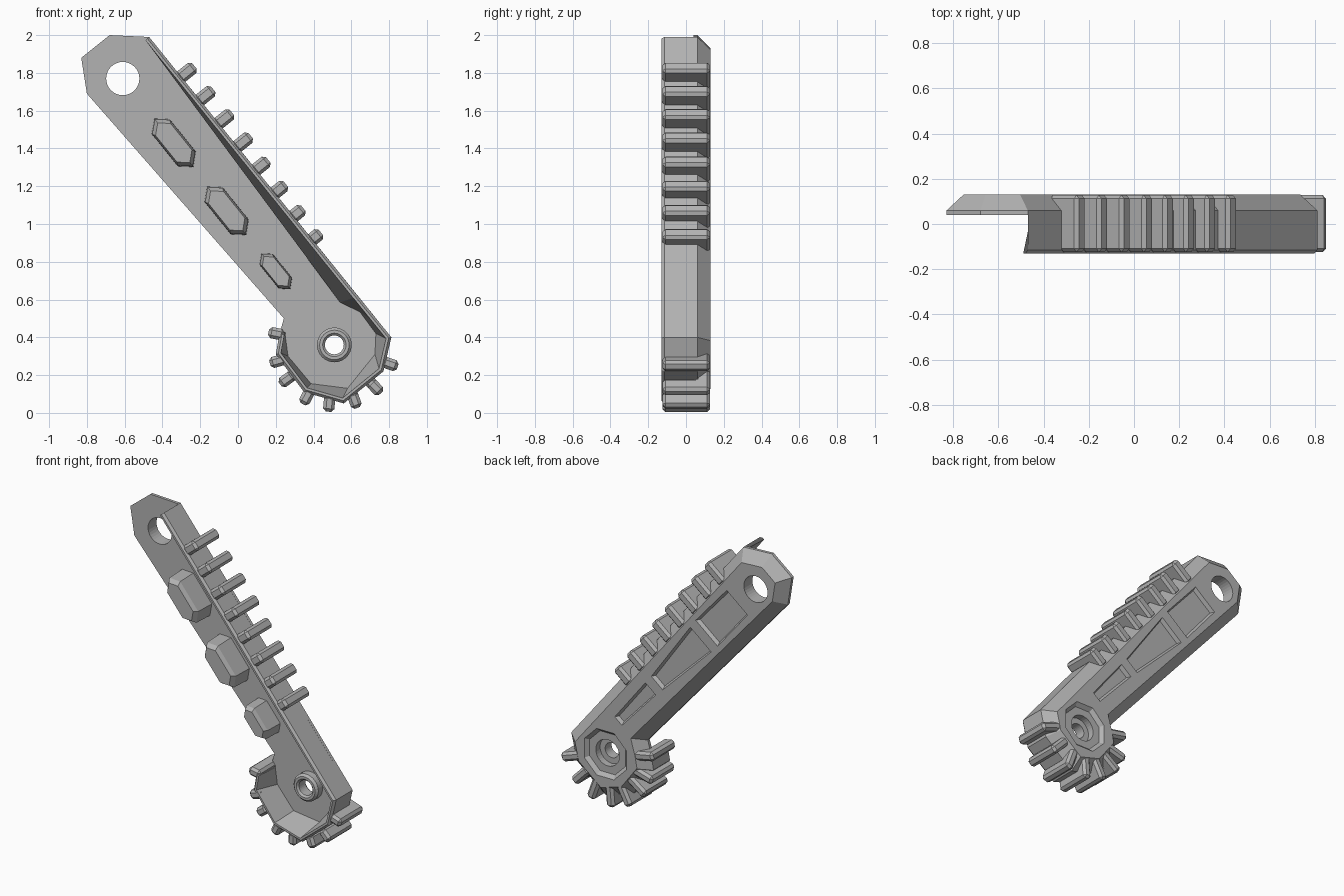
import bpy, bmesh, math
from mathutils import Vector

cube = bpy.data.objects.get("Cube")
if cube:
    bpy.data.objects.remove(cube)

grey = bpy.data.materials.new("plain grey")
grey.use_nodes = True
grey.diffuse_color = (0.45, 0.45, 0.45, 1)
grey.node_tree.nodes["Principled BSDF"].inputs["Base Color"].default_value = grey.diffuse_color


def loft(name, rings, closed=True):
    """Bridge rings of equal length; a closed loft gets end caps, a ring list that wraps does not."""
    bm = bmesh.new()
    rows = [[bm.verts.new(p) for p in ring] for ring in rings]
    n = len(rows[0])
    pairs = list(zip(rows, rows[1:]))
    if not closed:
        pairs.append((rows[-1], rows[0]))
    for a, b in pairs:
        for i in range(n):
            j = (i + 1) % n
            bm.faces.new((a[i], a[j], b[j], b[i]))
    if closed:
        bm.faces.new(rows[0])
        bm.faces.new(rows[-1])
    bmesh.ops.recalc_face_normals(bm, faces=bm.faces)
    mesh = bpy.data.meshes.new(name)
    bm.to_mesh(mesh)
    bm.free()
    mesh.materials.append(grey)
    ob = bpy.data.objects.new(name, mesh)
    bpy.context.collection.objects.link(ob)
    return ob


def at(points, y):
    return [(p[0], y, p[1]) for p in points]


def offset(path, d, closed):
    """Shift a clockwise path inwards by d with mitred corners."""
    pts = [Vector(p) for p in path]
    out = []
    for i, p in enumerate(pts):
        normals = []
        for a, b in ((i - 1, i), (i, i + 1)):
            if closed or (a >= 0 and b < len(pts)):
                e = (pts[b % len(pts)] - pts[a]).normalized()
                normals.append(Vector((e.y, -e.x)))
        m = sum(normals, Vector((0, 0))).normalized()
        out.append(p + m * d / m.dot(normals[0]))
    return out


def circle(c, r, n=32, turn=0.0):
    return [(c[0] + r * math.cos(turn + 2 * math.pi * i / n),
             c[1] + r * math.sin(turn + 2 * math.pi * i / n)) for i in range(n)]


def cut(target, cutter):
    cutter.hide_render = True
    mod = target.modifiers.new("cut", 'BOOLEAN')
    mod.operation, mod.solver, mod.object = 'DIFFERENCE', 'EXACT', cutter
    bpy.context.view_layer.objects.active = target
    bpy.ops.object.modifier_apply(modifier=mod.name)
    bpy.data.objects.remove(cutter)


# Arm frame: s runs down the upper edge, n points out of it
TOP = Vector((-0.47, 1.99))
DOWN = Vector((1.282, -1.59)).normalized()
OUT = Vector((-DOWN.y, DOWN.x))
PIVOT, HUB = (-0.61, 1.77), (0.51, 0.36)


def arm(s, n):
    return TOP + DOWN * s + OUT * n


# Back plate with sloped back edge
outline = [(-0.83, 1.88), (-0.68, 2.0), (-0.47, 1.99), (0.812, 0.40), (0.77, 0.22),
           (0.56, 0.05), (0.35, 0.11), (0.20, 0.31), (0.22, 0.42), (0.243, 0.50), (-0.80, 1.69)]
plate = loft("back_plate", [at(outline, 0.04), at(outline, 0.06),
                            at(offset(outline, 0.07, True), 0.13)])
for centre in (PIVOT, HUB):
    cut(plate, loft("hole_cutter", [at(circle(centre, 0.088), y) for y in (-0.3, 0.3)]))

# Recessed back panels, tapering towards the hub
for s0, s1, w0, w1, n0, n1 in ((0.27, 0.62, 0.10, 0.105, -0.22, -0.21),
                               (0.69, 1.19, 0.10, 0.055, -0.21, -0.195),
                               (1.26, 1.63, 0.05, 0.035, -0.19, -0.18)):
    rings = []
    for y, grow in ((0.105, -0.012), (0.131, 0.0), (0.2, 0.0)):
        a, b = w0 + grow, w1 + grow
        rings.append(at([arm(s0 - grow, n0 - a), arm(s0 - grow, n0 + a),
                         arm(s1 + grow, n1 + b), arm(s1 + grow, n1 - b)], y))
    cut(plate, loft("panel_cutter", rings))
turn = math.pi / 8
cut(plate, loft("octagon_cutter", [at(circle(HUB, r, 8, turn), y)
                                   for r, y in ((0.145, 0.105), (0.17, 0.131), (0.17, 0.2))]))

# Raised rim along the upper edge and round the hub, sloping in to the floor
edge = [(-0.47, 1.99), (0.63, 0.625), (0.72, 0.514), (0.812, 0.40), (0.77, 0.22),
        (0.56, 0.05), (0.35, 0.11), (0.20, 0.31), (0.22, 0.42)]
floor = [(-0.45, 1.95), (0.54, 0.585), (0.645, 0.535), (0.73, 0.42), (0.725, 0.31),
         (0.58, 0.13), (0.386, 0.155), (0.265, 0.30), (0.25, 0.41)]
strips = [at(edge, 0.06), at(edge, -0.115), at(offset(edge, 0.013, False), -0.13),
          at(offset(edge, 0.026, False), -0.13), at(floor, 0.038), at(floor, 0.06)]
loft("front_rim", list(zip(*strips)))

# Hub bushing, a bevelled tube
tube = ((0.092, 0.06), (0.092, -0.005), (0.078, -0.02), (0.062, -0.02), (0.05, -0.008), (0.05, 0.06))
loft("hub_bushing", [at(circle(HUB, r), y) for r, y in tube], closed=False)

# Long six-sided studs on the front
for i, (c, size, front) in enumerate((((-0.34, 1.43), 1.0, -0.13), ((-0.06, 1.07), 1.0, -0.13),
                                      ((0.20, 0.75), 0.74, -0.12))):
    def stud_ring(k, y):
        hexagon = ((-0.165, 0), (-0.11, 0.062), (0.11, 0.062), (0.165, 0), (0.11, -0.062), (-0.11, -0.062))
        return at([Vector(c) + DOWN * a * k * size + OUT * b * k * size for a, b in hexagon], y)
    loft(f"front_stud_{i + 1}", [stud_ring(1, 0.06), stud_ring(0.97, front + 0.03), stud_ring(0.82, front)])


def rib(name, origin, out, reach, width, depth):
    """A gripping rib that wraps from the rim over the sloped back edge."""
    side = Vector((out.y, -out.x))
    profile = ((-0.015, -0.125), (reach, -0.125), (reach, 0.128),
               (-depth, 0.128), (-depth, 0.07), (-0.015, 0.05))
    rings = []
    for k in (-0.5, 0.5):
        ring = []
        for n, y in profile:
            p = origin + out * n + side * k * width
            ring.append((p.x, y, p.y))
        rings.append(ring)
    ob = loft(name, rings)
    bev = ob.modifiers.new("bevel", 'BEVEL')
    bev.width, bev.segments = 0.016, 1


# Ribs up the arm, sinking a little towards the hub
for i in range(8):
    rib(f"arm_rib_{i + 1}", arm(0.27 + 0.158 * i, 0), OUT,
        0.09 - 0.004 * max(0, i - 3) * 2, 0.07, 0.075)

# Ribs round the hub
for i, deg in enumerate((-19, -46, -70, -95, -118, -144, -164, -191)):
    a = math.radians(deg)
    out = Vector((math.cos(a), math.sin(a)))
    rib(f"hub_rib_{i + 1}", Vector(HUB) + out * 0.285, out, 0.07, 0.06, 0.085)
